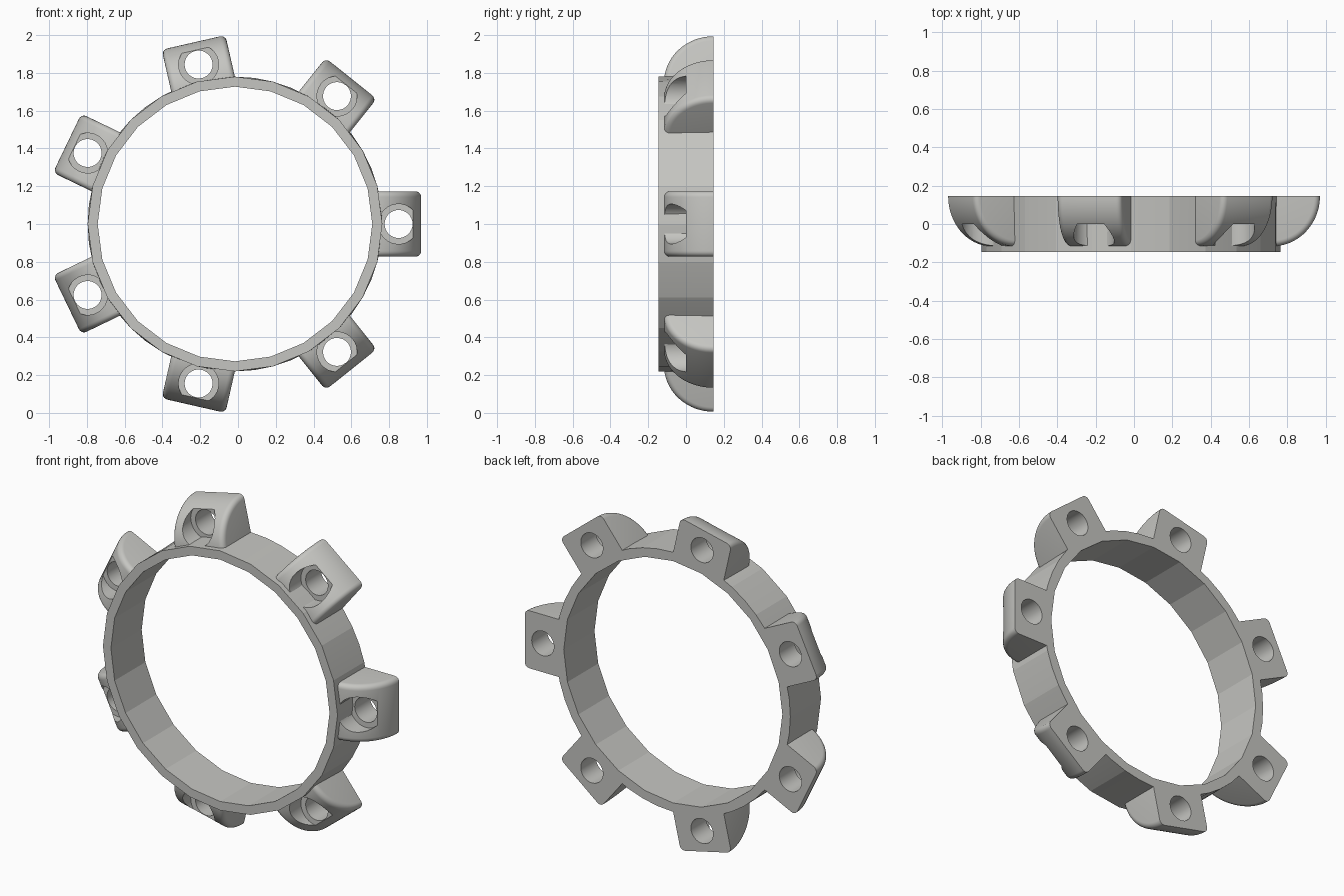
import bpy, bmesh, math
from mathutils import Matrix

if "Cube" in bpy.data.objects:
    bpy.data.objects.remove(bpy.data.objects["Cube"])

CX, CZ = -0.016, 1.0          # ring centre
BACK, FRONT = 0.146, -0.146   # ring depth range

grey = bpy.data.materials.new("light_grey")
grey.diffuse_color = (0.56, 0.56, 0.535, 1)
grey.use_nodes = True
grey.node_tree.nodes["Principled BSDF"].inputs["Base Color"].default_value = grey.diffuse_color


def make_object(name, bm):
    bmesh.ops.recalc_face_normals(bm, faces=bm.faces[:])
    me = bpy.data.meshes.new(name)
    bm.to_mesh(me)
    bm.free()
    me.materials.append(grey)
    ob = bpy.data.objects.new(name, me)
    bpy.context.collection.objects.link(ob)
    return ob


def activate(ob):
    bpy.ops.object.select_all(action='DESELECT')
    ob.select_set(True)
    bpy.context.view_layer.objects.active = ob


# Ring band: 24-sided front edge and bore, finer circle at the outer back edge
bm = bmesh.new()
N = 48
loops = []
for radius, y, coarse in ((0.78, FRONT, True), (0.78, BACK, False),
                          (0.727, BACK, True), (0.727, FRONT, True)):
    loop = []
    for i in range(N):
        a = 2 * math.pi * i / N
        r = radius * math.cos(math.pi / 24) if coarse and i % 2 else radius
        loop.append(bm.verts.new((CX + r * math.cos(a), y, CZ + r * math.sin(a))))
    loops.append(loop)
for k in range(4):
    a, b = loops[k], loops[(k + 1) % 4]
    for i in range(N):
        j = (i + 1) % N
        bm.faces.new((a[i], a[j], b[j], b[i]))
ring = make_object("ring_band", bm)
activate(ring)
bpy.ops.object.shade_smooth_by_angle(angle=math.radians(10))

# Lug: quarter-ellipse slices lofted across the width, rounded at both sides
HALF, ROUND, R_IN, STEPS = 0.173, 0.03, 0.738, 20
bm = bmesh.new()
slices = []
quarter = [math.pi / 2 * i / 5 for i in range(6)]
sections = [(-(HALF - ROUND + ROUND * math.cos(t)), ROUND * (1 - math.sin(t))) for t in quarter]
sections += [(-w, d) for w, d in reversed(sections)]
for w, inset in sections:
    pts = [bm.verts.new((R_IN, BACK, w))]
    for i in range(STEPS + 1):
        t = math.pi / 2 * i / STEPS
        pts.append(bm.verts.new((R_IN + (0.248 - inset) * math.cos(t),
                                 BACK - (0.262 - inset) * math.sin(t), w)))
    slices.append(pts)
# The inner corner line is shared along the width
for a, b in zip(slices, slices[1:]):
    n = len(a)
    for i in range(n):
        j = (i + 1) % n
        bm.faces.new((a[i], a[j], b[j], b[i]))
bm.faces.new(slices[0])
bm.faces.new(slices[-1])
lug = make_object("lug_1", bm)


def cutter(name, radius, y0, y1):
    bm = bmesh.new()
    m = Matrix.Translation((0.866, (y0 + y1) / 2, 0)) @ Matrix.Rotation(math.pi / 2, 4, 'X')
    bmesh.ops.create_cone(bm, cap_ends=True, segments=32, radius1=radius,
                          radius2=radius, depth=y1 - y0, matrix=m)
    return make_object(name, bm)


# Bolt hole through the lug and wider pocket for the bolt head
for name, radius, y0, y1 in (("head_pocket_cutter", 0.106, -0.4, 0.0),
                             ("bolt_hole_cutter", 0.074, -0.4, 0.4)):
    cut = cutter(name, radius, y0, y1)
    cut.hide_render = True
    activate(lug)
    mod = lug.modifiers.new("cut", 'BOOLEAN')
    mod.operation, mod.solver, mod.object = 'DIFFERENCE', 'EXACT', cut
    bpy.ops.object.modifier_apply(modifier=mod.name)
    bpy.data.objects.remove(cut)
activate(lug)
bpy.ops.object.shade_smooth_by_angle(angle=math.radians(30))

# Seven lugs spaced evenly round the ring
for i in range(7):
    ob = lug
    if i:
        ob = bpy.data.objects.new(f"lug_{i + 1}", lug.data)
        bpy.context.collection.objects.link(ob)
    ob.location = (CX, 0, CZ)
    ob.rotation_euler = (0, -2 * math.pi * i / 7, 0)
